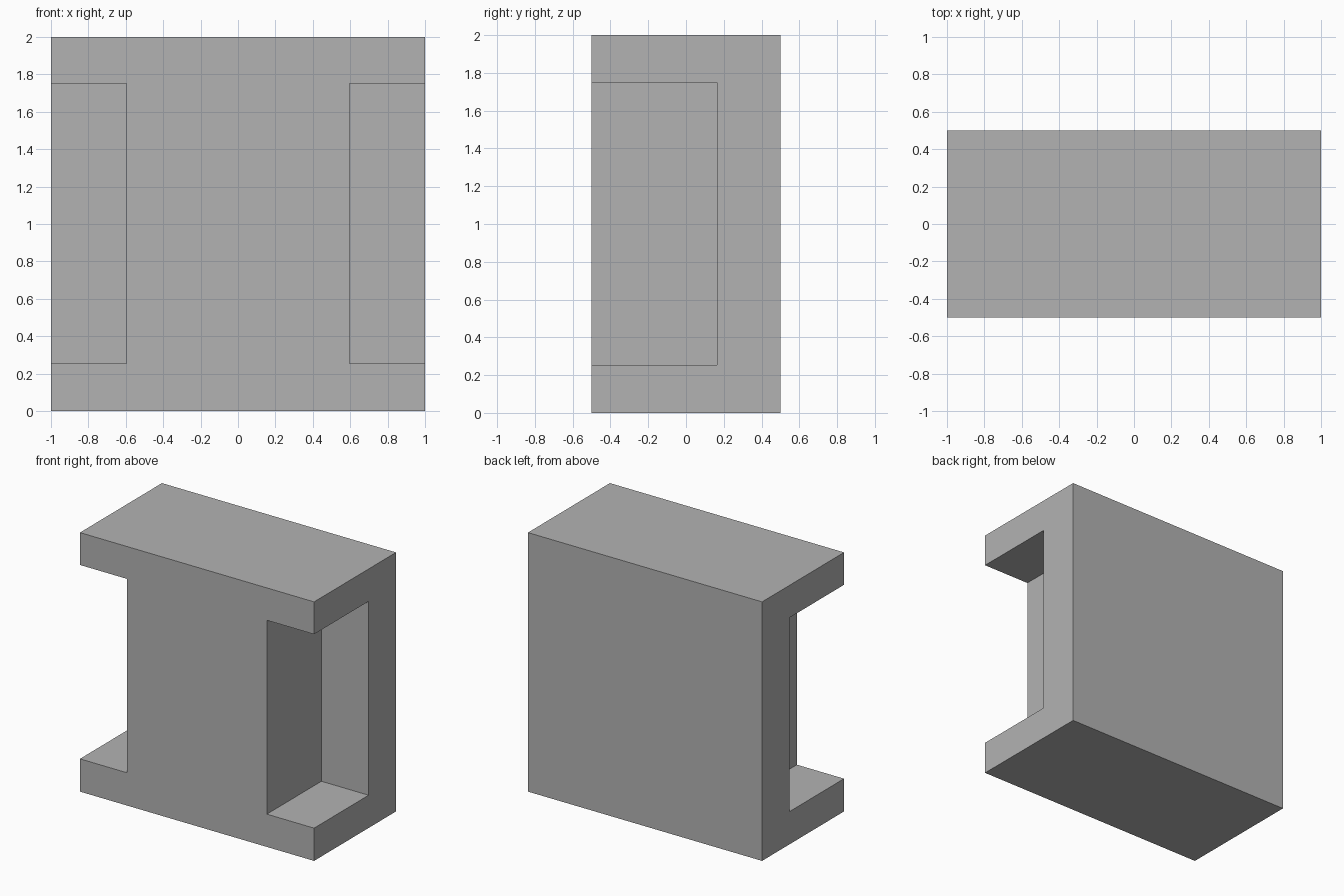
import bpy

# Remove the default cube
default = bpy.data.objects.get("Cube")
if default:
    bpy.data.objects.remove(default, do_unlink=True)

# Single grey material
grey = bpy.data.materials.new("plain_grey")
grey.use_nodes = True
colour = (0.45, 0.45, 0.45, 1)
grey.diffuse_color = colour
grey.node_tree.nodes["Principled BSDF"].inputs["Base Color"].default_value = colour


def box(name, low, high):
    """Add a box spanning two opposite corners."""
    bpy.ops.mesh.primitive_cube_add(size=1)
    obj = bpy.context.object
    obj.name = name
    for v in obj.data.vertices:
        v.co = [high[i] if v.co[i] > 0 else low[i] for i in range(3)]
    obj.data.materials.append(grey)
    return obj


# Main block
block = box("notched_block", (-1, -0.5, 0), (1, 0.5, 2))

# Front corner notches, one on each side
for side, x0, x1 in (("left", 0.597, 1.2), ("right", -1.2, -0.597)):
    cutter = box(side + "_notch_cutter", (x0, -0.7, 0.253), (x1, 0.165, 1.75))
    cutter.hide_render = True
    cut = block.modifiers.new(side + "_notch", "BOOLEAN")
    cut.operation = "DIFFERENCE"
    cut.solver = "EXACT"
    cut.object = cutter
    bpy.context.view_layer.objects.active = block
    bpy.ops.object.modifier_apply(modifier=cut.name)
    bpy.data.objects.remove(cutter, do_unlink=True)
